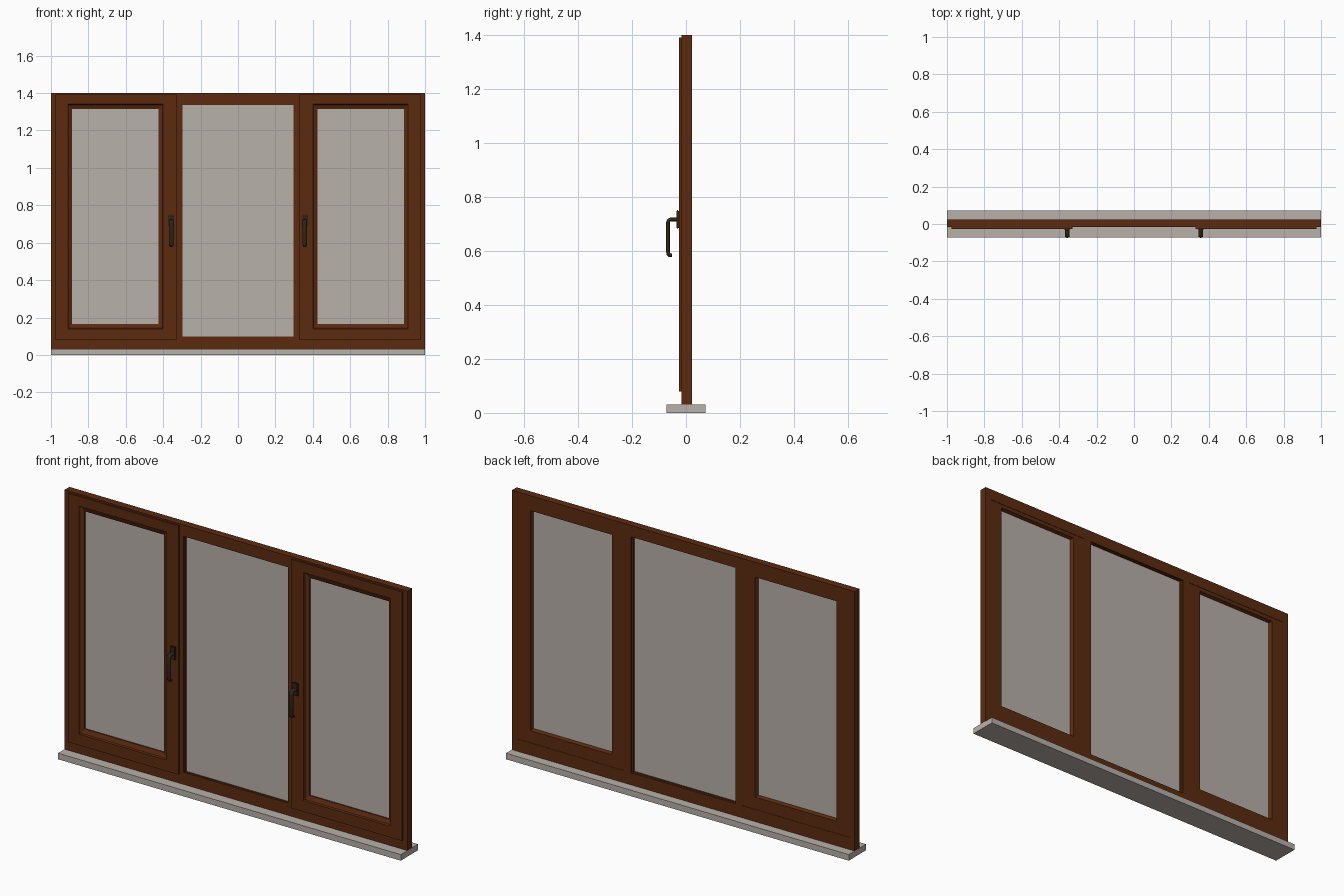
import bpy, bmesh
from mathutils import Vector

if "Cube" in bpy.data.objects:
    bpy.data.objects.remove(bpy.data.objects["Cube"], do_unlink=True)


def material(name, rgb, rough):
    m = bpy.data.materials.new(name)
    m.use_nodes = True
    m.diffuse_color = (*rgb, 1)
    node = m.node_tree.nodes["Principled BSDF"]
    node.inputs["Base Color"].default_value = (*rgb, 1)
    node.inputs["Roughness"].default_value = rough
    return m


WOOD = material("brown wood", (0.107, 0.024, 0.005), 0.6)
GREY = material("warm grey", (0.48, 0.44, 0.40), 0.6)
BRONZE = material("dark bronze", (0.028, 0.017, 0.008), 0.5)


def finish(name, bm, mat):
    bmesh.ops.recalc_face_normals(bm, faces=bm.faces)
    mesh = bpy.data.meshes.new(name)
    bm.to_mesh(mesh)
    bm.free()
    mesh.materials.append(mat)
    ob = bpy.data.objects.new(name, mesh)
    bpy.context.collection.objects.link(ob)
    return ob


def box(name, x, y, z, mat, bevel=0):
    bm = bmesh.new()
    bmesh.ops.create_cube(bm, size=1)
    for v in bm.verts:
        v.co = Vector([(a + b) / 2 + c * (b - a) for (a, b), c in zip((x, y, z), v.co)])
    if bevel:
        bmesh.ops.bevel(bm, geom=bm.edges[:], offset=bevel, segments=2, affect='EDGES')
    return finish(name, bm, mat)


def ring(name, loops, side, mat):
    """Mitred moulding: bridge a closed series of (rectangle, depth) loops."""
    bm = bmesh.new()
    rows = []
    for (x0, x1, z0, z1), y in loops:
        corners = ((x0, z0), (x1, z0), (x1, z1), (x0, z1))
        rows.append([bm.verts.new((side * x, y, z)) for x, z in corners])
    for a, b in zip(rows, rows[1:] + rows[:1]):
        for i in range(4):
            j = (i + 1) % 4
            bm.faces.new((a[i], a[j], b[j], b[i]))
    return finish(name, bm, mat)


FRONT, BACK, SASH_FRONT = -0.017, 0.023, -0.026
DEPTH = (FRONT, BACK)

# Sill and fixed frame
box("sill", (-1, 1), (-0.072, 0.072), (0, 0.032), GREY)
box("bottom_rail", (-1, 1), DEPTH, (0.032, 0.096), WOOD)
box("top_rail", (-1, 1), DEPTH, (1.34, 1.4), WOOD)

# Fixed centre pane with a slim bead around it
box("centre_glass", (-0.31, 0.31), (-0.003, 0.003), (0.09, 1.345), GREY)
outer, inner = (-0.306, 0.306, 0.09, 1.345), (-0.298, 0.298, 0.098, 1.337)
ring("centre_bead", [(outer, -0.012), (inner, -0.010), (inner, 0.012), (outer, 0.014)], 1, WOOD)

# Opening sashes, each with glass and a handle
OUTER = (0.33, 0.975, 0.08, 1.392)
STEP = (0.40, 0.909, 0.139, 1.341)
LIP = (0.404, 0.905, 0.143, 1.337)
PANE = (0.425, 0.888, 0.166, 1.314)
REAR = (0.418, 0.893, 0.160, 1.320)

for side, label in ((1, "left"), (-1, "right")):
    def span(a, b):
        return tuple(sorted((side * a, side * b)))

    box(label + "_jamb", span(0.97, 1), DEPTH, (0.096, 1.34), WOOD)
    box(label + "_mullion", span(0.305, 0.345), DEPTH, (0.096, 1.34), WOOD)
    ring(label + "_sash", [(OUTER, SASH_FRONT), (STEP, SASH_FRONT), (LIP, -0.019),
                           (PANE, -0.010), (PANE, 0.006), (REAR, 0.021),
                           (OUTER, 0.021)], side, WOOD)
    box(label + "_glass", span(0.42, 0.893), (-0.003, 0.003), (0.16, 1.32), GREY)

    # Handle: backplate, neck and a rounded lever that curls in at the tip
    hx = 0.357 * side
    box(label + "_handle_plate", (hx - 0.016, hx + 0.016), (-0.036, SASH_FRONT),
        (0.683, 0.752), BRONZE, 0.003)
    curve = bpy.data.curves.new(label + "_handle_lever", 'CURVE')
    curve.dimensions = '3D'
    curve.bevel_depth = 0.0075
    curve.bevel_resolution = 3
    curve.use_fill_caps = True
    path = [(-0.030, 0.717), (-0.056, 0.717), (-0.064, 0.713), (-0.067, 0.703),
            (-0.067, 0.600), (-0.065, 0.589), (-0.060, 0.584), (-0.052, 0.584)]
    spline = curve.splines.new('POLY')
    spline.points.add(len(path) - 1)
    for p, (y, z) in zip(spline.points, path):
        p.co = (0, y, z, 1)
    spline.use_smooth = True
    curve.materials.append(BRONZE)
    lever = bpy.data.objects.new(label + "_handle_lever", curve)
    lever.location.x = hx
    lever.scale.x = 1.6
    bpy.context.collection.objects.link(lever)
